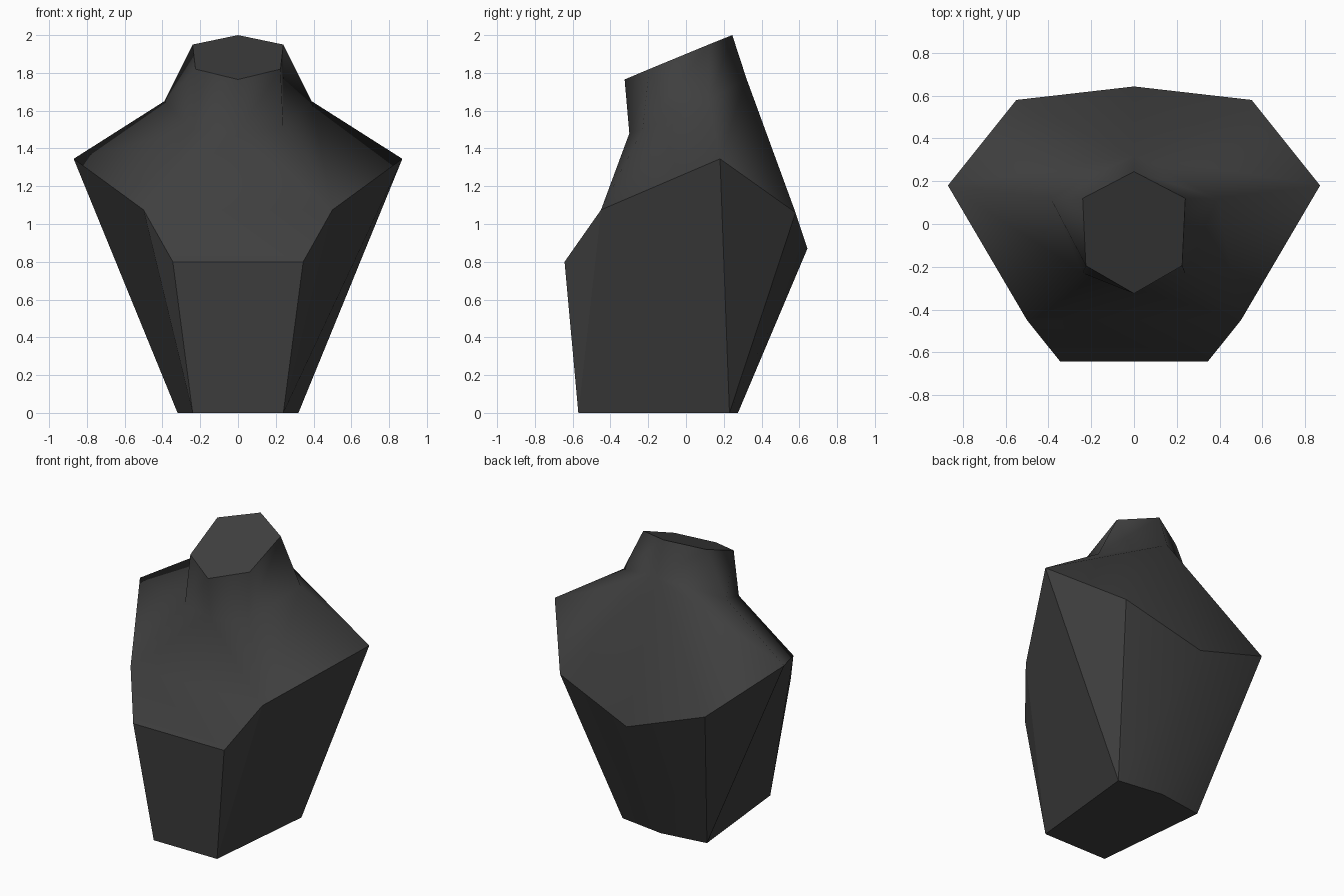
import bpy
import bmesh

cube = bpy.data.objects.get("Cube")
if cube:
    bpy.data.objects.remove(cube, do_unlink=True)

# One dark fabric colour for the whole form
fabric = bpy.data.materials.new("charcoal_fabric")
fabric.use_nodes = True
COLOUR = (0.05, 0.05, 0.05, 1.0)
fabric.diffuse_color = COLOUR
fabric.node_tree.nodes["Principled BSDF"].inputs["Base Color"].default_value = COLOUR

# Control points on the left half and on the centre line
POINTS = {
    # waist
    "waist_front": (0.24, -0.57, 0), "waist_side": (0.32, 0.23, 0),
    "waist_back": (0, 0.275, 0),
    # rim that runs round the chest, shoulders and back
    "chest": (0.345, -0.643, 0.8), "armpit": (0.5, -0.45, 1.075),
    "shoulder": (0.87, 0.18, 1.345), "blade": (0.55, 0.58, 1.06),
    "spine": (0, 0.643, 0.87),
    # root of the neck
    "throat": (0, -0.3, 1.48), "collar": (0.24, -0.23, 1.5),
    "neck_side": (0.39, 0.12, 1.65), "nape": (0, 0.32, 1.77),
    # slanted neck cut
    "cut_front": (0, -0.325, 1.765), "cut_corner": (0.225, -0.195, 1.82),
    "cut_side": (0.24, 0.12, 1.95), "cut_back": (0, 0.245, 2),
}

# Faces of the left half, repeated on the right
SIDE_FACES = [
    "waist_front chest armpit",
    "waist_front armpit shoulder waist_side",
    "waist_side shoulder blade",
    "waist_side blade spine waist_back",
    "armpit collar throat",
    "armpit shoulder neck_side collar",
    "shoulder nape neck_side",
    "shoulder blade nape",
    "blade spine nape",
    "throat collar cut_corner cut_front",
    "collar neck_side cut_side cut_corner",
    "neck_side nape cut_back cut_side",
]
# Faces that cross the centre line; a leading minus marks the right half
MIDDLE_FACES = [
    "waist_front chest -chest -waist_front",
    "chest armpit -armpit -chest",
    "armpit throat -armpit",
    "waist_front waist_side waist_back -waist_side -waist_front",
    "cut_front cut_corner cut_side cut_back -cut_side -cut_corner",
]
# Creased lines; every other edge is shaded smooth
CREASES = [
    "waist_front chest armpit", "waist_front armpit",
    "waist_side blade", "waist_side shoulder",
    "waist_front waist_side waist_back",
    "chest -chest", "waist_front -waist_front",
    "armpit shoulder blade spine",
    "cut_front cut_corner cut_side cut_back",
]


def mirrored(name):
    return name[1:] if name.startswith("-") else "-" + name


bm = bmesh.new()
verts = {}
for name, (x, y, z) in POINTS.items():
    verts[name] = bm.verts.new((x, y, z))
    verts["-" + name] = bm.verts.new((-x, y, z)) if x else verts[name]

for row in SIDE_FACES:
    names = row.split()
    bm.faces.new([verts[n] for n in names])
    bm.faces.new([verts[mirrored(n)] for n in reversed(names)])
for row in MIDDLE_FACES:
    bm.faces.new([verts[n] for n in row.split()])

bmesh.ops.recalc_face_normals(bm, faces=bm.faces)
for face in bm.faces:
    face.smooth = True
for row in CREASES:
    names = row.split()
    for chain in (names, [mirrored(n) for n in names]):
        for a, b in zip(chain, chain[1:]):
            edge = bm.edges.get((verts[a], verts[b]))
            if edge:
                edge.smooth = False

# Torso form with its slanted neck
mesh = bpy.data.meshes.new("torso_form")
bm.to_mesh(mesh)
bm.free()
mesh.materials.append(fabric)
torso = bpy.data.objects.new("torso_form", mesh)
bpy.context.collection.objects.link(torso)
